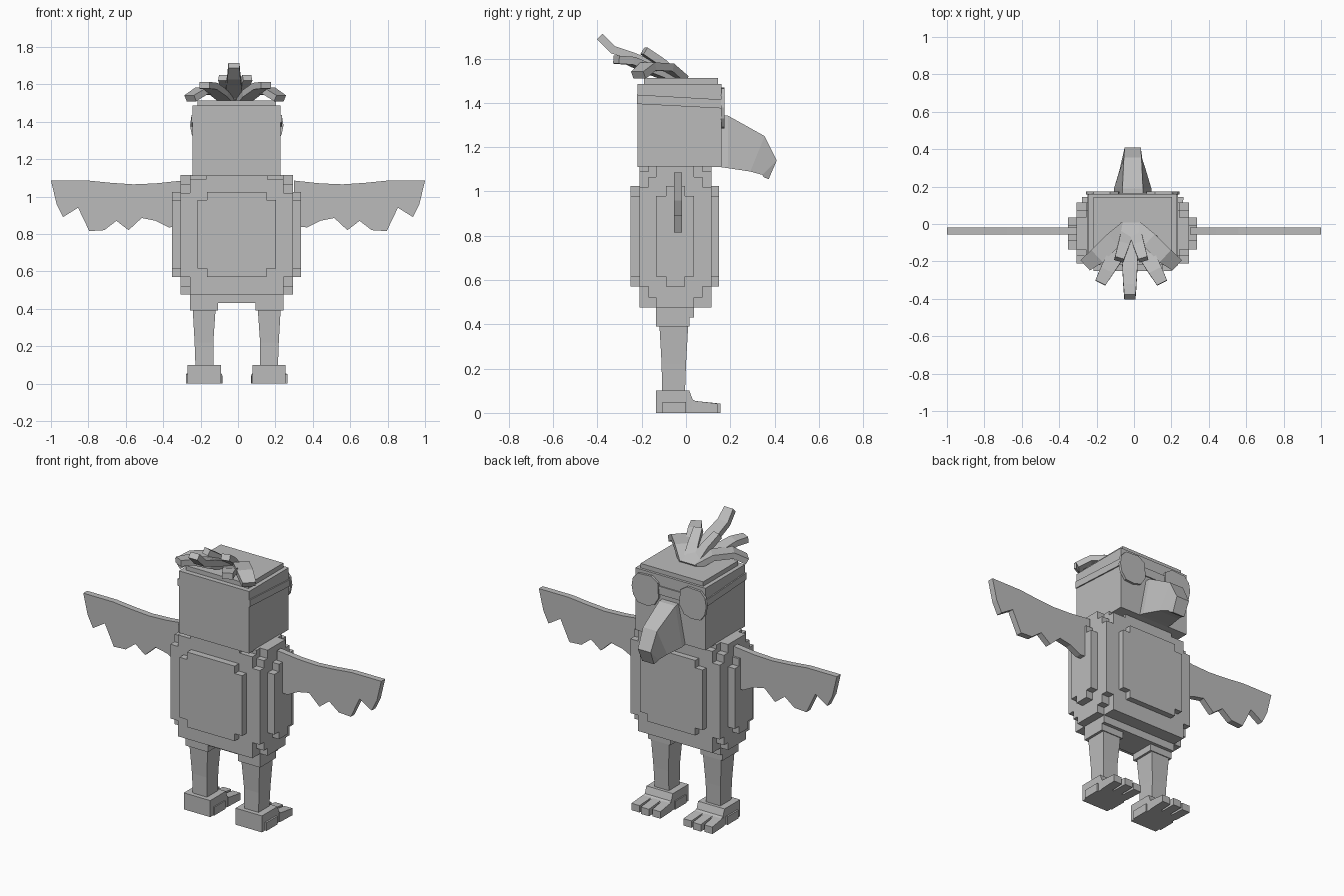
import bpy
import bmesh
from mathutils import Vector

cube = bpy.data.objects.get("Cube")
if cube:
    bpy.data.objects.remove(cube)

CX = -0.007          # body centre line
SIDES = (("left", 1), ("right", -1))

grey = bpy.data.materials.new("plain grey")
grey.use_nodes = True
colour = (0.5, 0.5, 0.5, 1)
grey.diffuse_color = colour
for node in grey.node_tree.nodes:
    if node.type == 'BSDF_PRINCIPLED':
        node.inputs["Base Color"].default_value = colour
        node.inputs["Roughness"].default_value = 0.8


def finish(name, bm):
    bmesh.ops.recalc_face_normals(bm, faces=bm.faces)
    mesh = bpy.data.meshes.new(name)
    bm.to_mesh(mesh)
    bm.free()
    mesh.materials.append(grey)
    obj = bpy.data.objects.new(name, mesh)
    bpy.context.collection.objects.link(obj)
    return obj


def loft(name, rings):
    """Skin a row of equal point rings and cap both ends."""
    bm = bmesh.new()
    rows = [[bm.verts.new(p) for p in ring] for ring in rings]
    n = len(rows[0])
    for a, b in zip(rows, rows[1:]):
        for i in range(n):
            j = (i + 1) % n
            bm.faces.new((a[i], a[j], b[j], b[i]))
    bm.faces.new(rows[0])
    bm.faces.new(rows[-1])
    return finish(name, bm)


def rect(x, y, z):
    return [(x[0], y[0], z), (x[1], y[0], z), (x[1], y[1], z), (x[0], y[1], z)]


def box(name, x, y, z):
    return loft(name, [rect(x, y, z[0]), rect(x, y, z[1])])


def block(name, half, y, z):
    return box(name, (CX - half, CX + half), y, z)


def span(side, a, b):
    return sorted((CX + side * a, CX + side * b))


def plate_xz(name, outline, y):
    return loft(name, [[(px, d, pz) for px, pz in outline] for d in y])


def plate_yz(name, outline, x):
    return loft(name, [[(d, py, pz) for py, pz in outline] for d in x])


# Stepped torso made of overlapping blocks
block("torso_core", 0.25, (-0.21, 0.115), (0.475, 1.09))
block("torso_neck", 0.25, (-0.17, 0.075), (0.475, 1.115))
block("torso_wide", 0.30, (-0.17, 0.075), (0.52, 1.065))
block("torso_corner", 0.30, (-0.21, 0.115), (0.57, 1.02))
block("torso_tall", 0.30, (-0.135, 0.035), (0.475, 1.115))
block("torso_tall_front", 0.165, (-0.21, 0.115), (0.475, 1.115))
block("chest_panel_wide", 0.21, (-0.25, 0.15), (0.615, 0.98))
block("chest_panel_tall", 0.16, (-0.25, 0.15), (0.57, 1.025))
block("flank_panel_wide", 0.345, (-0.135, 0.035), (0.615, 0.98))
block("flank_panel_tall", 0.345, (-0.09, -0.005), (0.57, 1.025))
block("hip", 0.25, (-0.135, 0.035), (0.43, 0.48))

# Head with a low cap
block("head", 0.235, (-0.22, 0.16), (1.11, 1.486))
block("head_cap", 0.21, (-0.19, 0.145), (1.48, 1.513))

# Hooked beak: each ring is top edge and bottom edge (y, z, half width)
beak = [((0.155, 1.345, 0.055), (0.155, 1.11, 0.10)),
        ((0.19, 1.342, 0.055), (0.19, 1.105, 0.10)),
        ((0.355, 1.25, 0.047), (0.29, 1.09, 0.07)),
        ((0.41, 1.14, 0.043), (0.345, 1.075, 0.052)),
        ((0.373, 1.055, 0.04), (0.35, 1.065, 0.045))]
loft("beak", [[(CX - t[2], t[0], t[1]), (CX + t[2], t[0], t[1]),
               (CX + b[2], b[0], b[1]), (CX - b[2], b[0], b[1])] for t, b in beak])

# Goggles: rounded lenses, bridge and side straps
lens = [(0.07, 1.35), (0.10, 1.30), (0.15, 1.285), (0.21, 1.29), (0.24, 1.33),
        (0.25, 1.38), (0.242, 1.43), (0.21, 1.465), (0.12, 1.47), (0.075, 1.44)]
strap = [(-0.222, 1.395), (0.165, 1.375), (0.165, 1.415), (-0.222, 1.437)]
block("goggle_bridge", 0.09, (0.155, 0.167), (1.37, 1.42))
for label, s in SIDES:
    plate_xz(label + "_goggle_lens", [(CX + s * px, pz) for px, pz in lens], (0.158, 0.174))
    plate_yz(label + "_goggle_strap", strap, span(s, 0.23, 0.242))

# Ragged wings
wing = [(0.3, 1.085), (0.44, 1.07), (0.56, 1.065), (0.68, 1.073), (0.8, 1.085),
        (1.0, 1.085), (0.97, 0.96), (0.935, 0.89), (0.855, 0.94), (0.795, 0.815),
        (0.715, 0.82), (0.65, 0.87), (0.585, 0.82), (0.515, 0.885),
        (0.44, 0.87), (0.37, 0.835), (0.3, 0.84)]
for label, s in SIDES:
    plate_xz(label + "_wing", [(s * px, pz) for px, pz in wing], (-0.055, -0.018))

# Legs and three-toed feet
foot = [(-0.135, 0), (0.06, 0), (0.06, 0.045), (0.03, 0.06), (0.015, 0.1), (-0.135, 0.1)]
for label, s in SIDES:
    box(label + "_thigh", span(s, 0.10, 0.25), (-0.135, 0.015), (0.39, 0.44))
    loft(label + "_leg", [rect(span(s, 0.125, 0.22), (-0.108, -0.005), 0.08),
                          rect(span(s, 0.125, 0.225), (-0.11, 0), 0.22),
                          rect(span(s, 0.113, 0.235), (-0.12, 0.01), 0.395)])
    plate_yz(label + "_foot", foot, span(s, 0.085, 0.262))
    box(label + "_heel_rim", span(s, 0.078, 0.272), (-0.105, 0.0), (0, 0.05))
    for i in range(3):
        mid = 0.11 + i * 0.064
        fan = (i - 1) * 0.006
        a, b = span(s, mid - 0.028, mid + 0.028)
        c, d = span(s, mid + fan - 0.027, mid + fan + 0.027)
        tip = 0.155 if i == 1 else 0.145
        loft(label + "_toe_" + str(i + 1),
             [[(a, 0.03, 0), (b, 0.03, 0), (b, 0.03, 0.055), (a, 0.03, 0.055)],
              [(c, tip, 0), (d, tip, 0), (d, tip, 0.042), (c, tip, 0.042)]])


def feather(name, path, widths, thick=0.036):
    """Blocky feather swept along a path, with chunky steps."""
    pts = [Vector(p) for p in path]
    heading = pts[-1] - pts[0]
    across = Vector((heading.y, -heading.x, 0)).normalized()
    rings = []
    for i, p in enumerate(pts):
        along = (pts[min(i + 1, len(pts) - 1)] - pts[max(i - 1, 0)]).normalized()
        up = across.cross(along).normalized() * thick / 2
        w = across * widths[i] / 2
        rings.append([p - w - up, p + w - up, p + w + up, p - w + up])
    return loft(name, rings)


# Swept-back crest
feather("crest_centre", [(CX - 0.015, 0, 1.505), (CX - 0.015, -0.12, 1.56), (CX - 0.015, -0.24, 1.61),
                         (CX - 0.015, -0.33, 1.64), (CX - 0.015, -0.39, 1.70)],
        (0.10, 0.09, 0.08, 0.07, 0.06))
for label, s in SIDES:
    def side(points):
        return [(CX - 0.008 + s * px, py, pz) for px, py, pz in points]
    feather(label + "_crest_inner", side([(0.02, -0.04, 1.51), (0.04, -0.11, 1.58), (0.065, -0.19, 1.635)]),
            (0.07, 0.06, 0.05))
    feather(label + "_crest_middle", side([(0.03, -0.04, 1.505), (0.08, -0.16, 1.55),
                                           (0.13, -0.25, 1.59), (0.165, -0.315, 1.595)]),
            (0.07, 0.09, 0.075, 0.06))
    feather(label + "_crest_outer", side([(0.03, -0.02, 1.505), (0.10, -0.09, 1.56),
                                          (0.18, -0.17, 1.565), (0.24, -0.215, 1.525)]),
            (0.07, 0.09, 0.09, 0.075))
